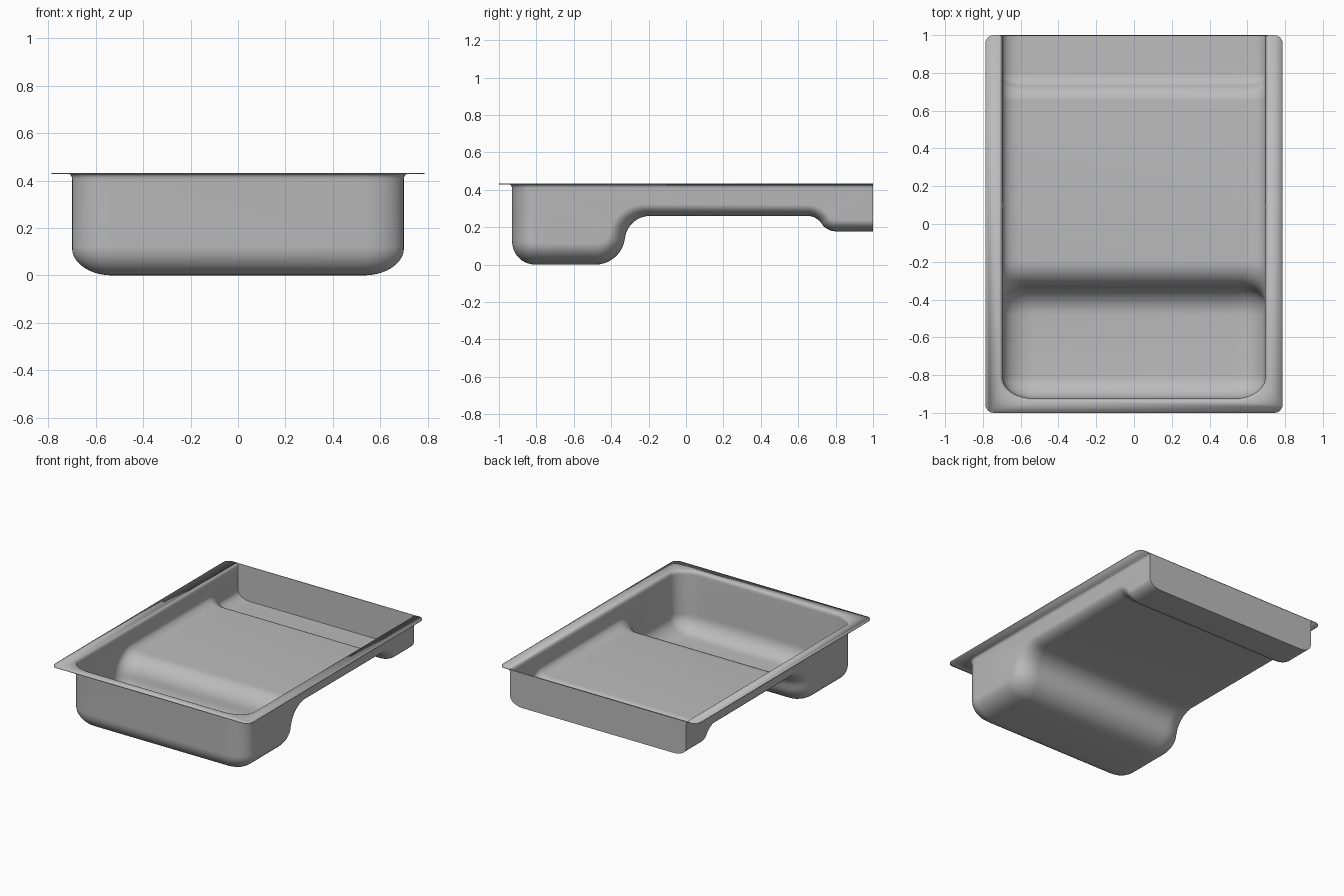
import bpy, bmesh, math
from mathutils import Vector

cube = bpy.data.objects.get("Cube")
if cube:
    bpy.data.objects.remove(cube, do_unlink=True)

HALF = 0.70        # half width of the basin
RIM = 0.427        # underside of the flange
WALL = 0.405       # where the walls begin to flare
THICK = 0.006

grey = bpy.data.materials.new("tray_grey")
grey.use_nodes = True
colour = (0.5, 0.5, 0.5, 1)
grey.diffuse_color = colour
grey.node_tree.nodes["Principled BSDF"].inputs["Base Color"].default_value = colour


def rounded(points, cuts, steps=10):
    """Polyline whose inner corners are rounded with the given cut lengths."""
    pts = [Vector(p) for p in points]
    out = [pts[0]]
    for before, p, after, cut in zip(pts, pts[1:], pts[2:], cuts):
        a = p + (before - p).normalized() * cut
        b = p + (after - p).normalized() * cut
        h1, h2 = a.lerp(p, 0.56), b.lerp(p, 0.56)
        for i in range(steps + 1):
            t = i / steps
            s = 1 - t
            out.append(a * s**3 + h1 * 3 * s * s * t + h2 * 3 * s * t * t + b * t**3)
    return out + [pts[-1]]


def left_normals(path):
    """Unit normals on the left of a 2D path."""
    result = []
    for i in range(len(path)):
        d = path[min(i + 1, len(path) - 1)] - path[max(i - 1, 0)]
        result.append(Vector((-d.y, d.x)).normalized())
    return result


# Lengthwise profile (y, z): deep well, ramp shelf, shallow back channel
profile = rounded(
    [(-0.93, WALL), (-0.93, 0), (-0.352, 0), (-0.305, 0.26),
     (0.70, 0.26), (0.75, 0.178), (1, 0.178)],
    [0.125, 0.13, 0.11, 0.047, 0.047])

# Crosswise columns: x and the rounding amount towards each side wall
edge = []
for i in range(11):
    a = math.pi / 2 * i / 10
    edge.append((math.sin(a), 1 - math.cos(a)))


def section(p, n):
    blend = min(max((p.x + 0.45) / 0.3, 0), 1)
    blend = blend * blend * (3 - 2 * blend)
    depth = 0.115 + (0.06 - 0.115) * blend
    width = 0.17 + (0.10 - 0.17) * blend
    half = []
    for sx, lift in edge:
        q = p + n * depth * lift
        half.append(Vector((HALF - width + width * sx, q.x, q.y)))
    return [Vector((-v.x, v.y, v.z)) for v in reversed(half)] + half


bm = bmesh.new()


def strip(row_a, row_b):
    for i in range(len(row_a) - 1):
        bm.faces.new((row_a[i], row_a[i + 1], row_b[i + 1], row_b[i]))


# Basin skin
rows = [[bm.verts.new(v) for v in section(p, n)]
        for p, n in zip(profile, left_normals(profile))]
for a, b in zip(rows, rows[1:]):
    strip(a, b)

# Flat side walls
back_l = bm.verts.new((-HALF, 1, WALL))
back_r = bm.verts.new((HALF, 1, WALL))
bm.faces.new([r[0] for r in rows] + [back_l])
bm.faces.new([r[-1] for r in rows] + [back_r])

# Small flare from the walls out to the flange
rim = [back_l] + rows[0] + [back_r]
flat = [v.co.xy for v in rim]
outward = [-n for n in left_normals(flat)]
loops = [rim]
for i in range(1, 5):
    a = math.pi / 2 * i / 4
    out, z = 0.012 * (1 - math.cos(a)), WALL + (RIM - WALL) * math.sin(a)
    loops.append([bm.verts.new((*(p + n * out), z)) for p, n in zip(flat, outward)])
    strip(loops[-2], loops[-1])

# Flat back wall
bm.faces.new(rows[-1] + [l[-1] for l in loops] + [l[0] for l in reversed(loops)])

# Flat flange with rounded outer corners, open along the back
outer = rounded([(0.72, 1), (0.787, 1), (0.787, -1), (-0.787, -1),
                 (-0.787, 1), (-0.72, 1)], [0.045] * 4, 6)
flange = bm.faces.new(loops[-1] + [bm.verts.new((*p, RIM)) for p in outer])

# Outside faces point outwards, so the sheet thickens inwards
bmesh.ops.recalc_face_normals(bm, faces=bm.faces[:])
flange.normal_update()
if flange.normal.z > 0:
    bmesh.ops.reverse_faces(bm, faces=bm.faces[:])

mesh = bpy.data.meshes.new("paint_tray")
bm.to_mesh(mesh)
bm.free()
mesh.materials.append(grey)
tray = bpy.data.objects.new("paint_tray", mesh)
bpy.context.collection.objects.link(tray)

# Sheet thickness and smooth shading
solid = tray.modifiers.new("sheet_thickness", 'SOLIDIFY')
solid.thickness = THICK
solid.offset = -1
for o in bpy.context.selected_objects:
    o.select_set(False)
tray.select_set(True)
bpy.context.view_layer.objects.active = tray
bpy.ops.object.shade_smooth_by_angle(angle=math.radians(35))
